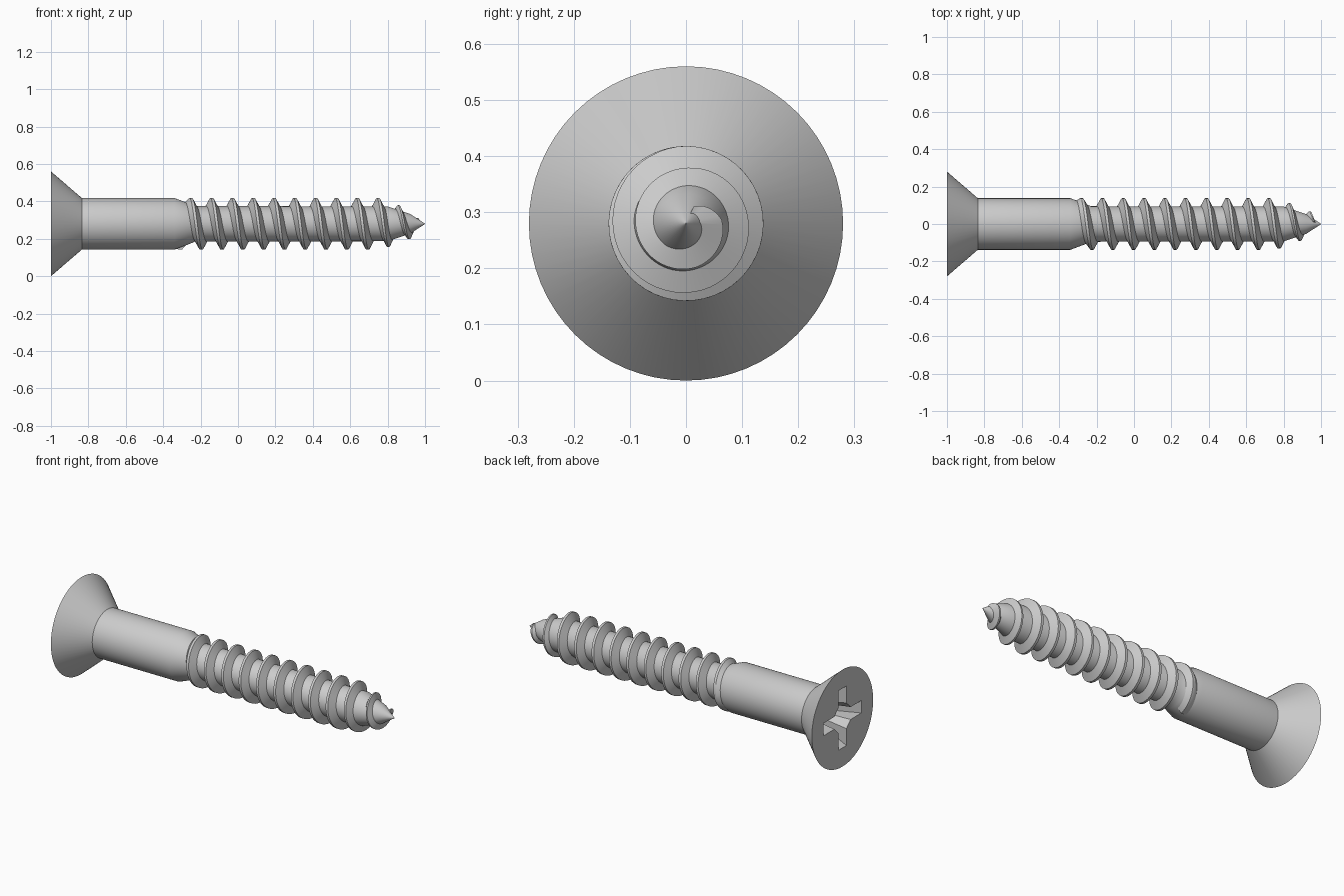
import bpy, bmesh
from math import sin, cos, pi, radians

if "Cube" in bpy.data.objects:
    bpy.data.objects.remove(bpy.data.objects["Cube"])

Z = 0.28          # height of the screw axis
PITCH = 0.1112
CORE = [(-0.34, 0.138), (-0.26, 0.108), (-0.23, 0.095), (0.80, 0.093), (0.92, 0.053), (1.0, 0.0)]
CREST = [(-0.34, 0.138), (0.75, 0.138), (0.81, 0.122), (0.86, 0.099), (0.92, 0.080), (0.945, 0.064), (0.97, 0.022)]


def lerp(table, x):
    if x <= table[0][0]:
        return table[0][1]
    for (x0, r0), (x1, r1) in zip(table, table[1:]):
        if x <= x1:
            return r0 + (r1 - r0) * (x - x0) / (x1 - x0)
    return table[-1][1]


def point(x, r, a):
    return (x, r * cos(a), Z + r * sin(a))


def finish(name, bm):
    bmesh.ops.recalc_face_normals(bm, faces=bm.faces[:])
    me = bpy.data.meshes.new(name)
    bm.to_mesh(me)
    bm.free()
    ob = bpy.data.objects.new(name, me)
    bpy.context.collection.objects.link(ob)
    return ob


def loft(name, rings):
    """Closed skin through equal-length rings, capped at both ends."""
    bm = bmesh.new()
    vs = [[bm.verts.new(p) for p in ring] for ring in rings]
    n = len(rings[0])
    for a, b in zip(vs, vs[1:]):
        for i in range(n):
            j = (i + 1) % n
            bm.faces.new((a[i], a[j], b[j], b[i]))
    bm.faces.new(vs[0])
    bm.faces.new(vs[-1])
    return finish(name, bm)


def smooth(ob):
    bpy.ops.object.select_all(action='DESELECT')
    ob.select_set(True)
    bpy.context.view_layer.objects.active = ob
    bpy.ops.object.shade_smooth_by_angle(angle=radians(28))


# Head, shank, core and point: one turned body
SEG = 64
profile = [(-1.0, 0.28), (-0.835, 0.138)] + CORE[:-1] + [(1.0, 0.0008)]
body = loft("screw_body", [[point(x, r, 2 * pi * i / SEG) for i in range(SEG)] for x, r in profile])


# Cross-shaped drive recess, narrowing with depth
def cross(x, a, w, k):
    ring = []
    for q in range(4):
        c, s = cos(q * pi / 2), sin(q * pi / 2)
        for u, v in ((a, -w), (a, w), (w + k, w), (w, w + k)):
            ring.append((x, u * c - v * s, Z + u * s + v * c))
    return ring


cutter = loft("recess_cutter", [cross(-1.03, 0.185, 0.038, 0.042),
                                cross(-1.0, 0.172, 0.036, 0.038),
                                cross(-0.84, 0.085, 0.026, 0.022)])
cutter.hide_render = True
mod = body.modifiers.new("drive_recess", 'BOOLEAN')
mod.operation = 'DIFFERENCE'
mod.solver = 'EXACT'
mod.object = cutter
bpy.context.view_layer.objects.active = body
bpy.ops.object.modifier_apply(modifier=mod.name)
bpy.data.objects.remove(cutter)
smooth(body)

# Helical thread: tapered section swept round the core
STEPS = 48
start, end = -0.306, 0.965
count = int((end - start) / PITCH * STEPS)
rings = []
for i in range(count + 1):
    x = start + i * PITCH / STEPS
    a = 2 * pi * (x + 0.28) / PITCH
    top = lerp(CREST, x)
    size = min(1.0, max(0.3, (top - lerp(CORE, x)) / 0.043)) if x > 0.7 else 1.0
    wide, thin = 0.031 * size, 0.007 * size
    sec = [(x + d, min(top, lerp(CORE, x + d)) - 0.003) for d in (-wide, wide)]
    rings.append([point(*sec[0], a), point(x - thin, top, a), point(x + thin, top, a), point(*sec[1], a)])
smooth(loft("thread", rings))
